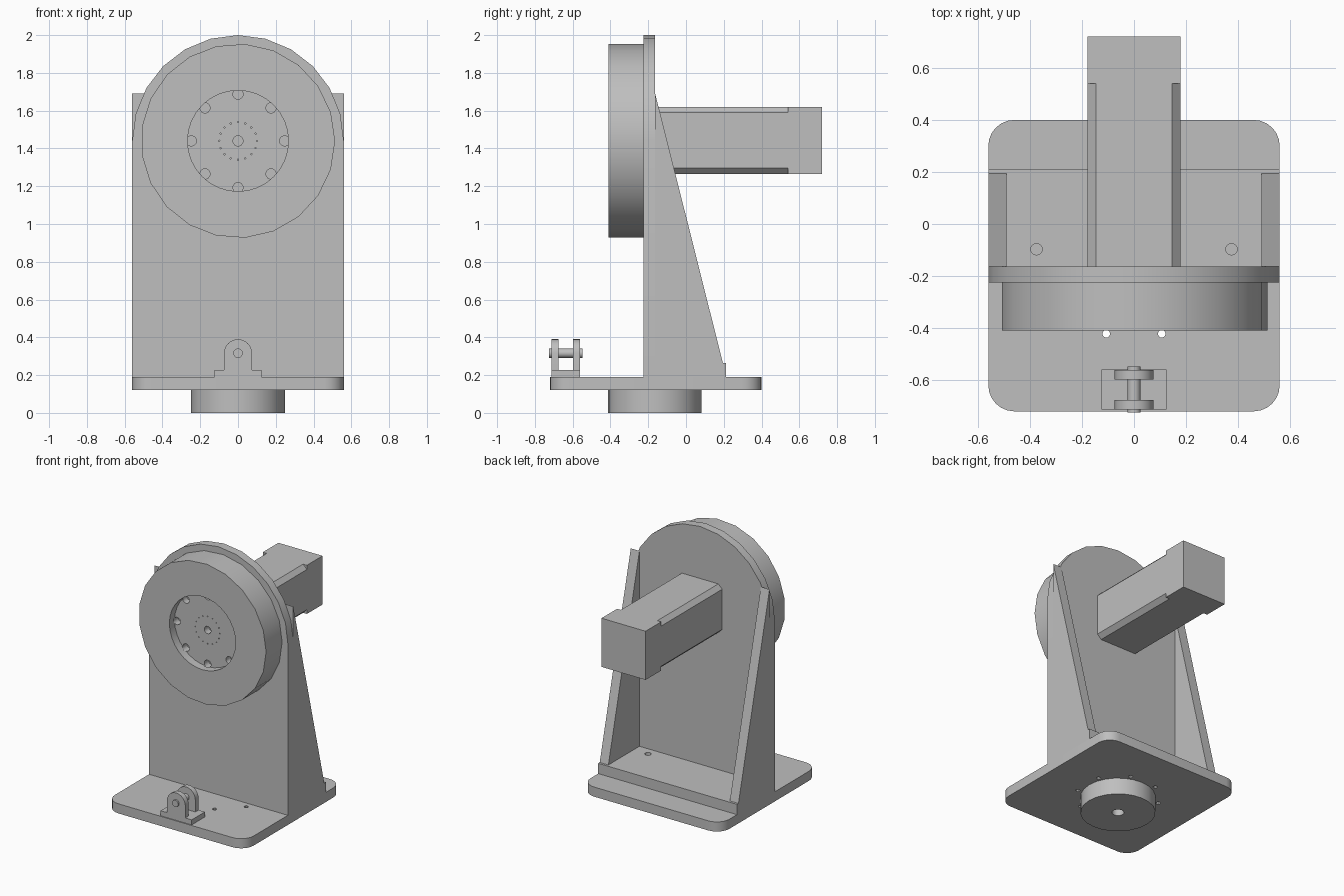
import bpy, bmesh, math
from mathutils import Vector

cube = bpy.data.objects.get("Cube")
if cube:
    bpy.data.objects.remove(cube, do_unlink=True)

grey = bpy.data.materials.new("machine grey")
grey.use_nodes = True
COLOUR = (0.52, 0.52, 0.52, 1)
grey.diffuse_color = COLOUR
grey.node_tree.nodes["Principled BSDF"].inputs["Base Color"].default_value = COLOUR


def select(ob):
    bpy.ops.object.select_all(action='DESELECT')
    bpy.context.view_layer.objects.active = ob
    ob.select_set(True)


def smooth(ob):
    select(ob)
    bpy.ops.object.shade_smooth_by_angle(angle=math.radians(30))


def prisms(name, outlines, axis, lo, hi):
    """Extrude closed 2D outlines along an axis between lo and hi."""
    place = {'x': lambda u, v, w: (w, u, v),
             'y': lambda u, v, w: (u, w, v),
             'z': lambda u, v, w: (u, v, w)}[axis]
    bm = bmesh.new()
    for outline in outlines:
        face = bm.faces.new([bm.verts.new(place(u, v, lo)) for u, v in outline])
        out = bmesh.ops.extrude_face_region(bm, geom=[face])
        shift = Vector(place(0, 0, hi - lo))
        for item in out["geom"]:
            if isinstance(item, bmesh.types.BMVert):
                item.co += shift
    bmesh.ops.recalc_face_normals(bm, faces=bm.faces)
    mesh = bpy.data.meshes.new(name)
    bm.to_mesh(mesh)
    bm.free()
    mesh.materials.append(grey)
    ob = bpy.data.objects.new(name, mesh)
    bpy.context.collection.objects.link(ob)
    return ob


def rect(u0, u1, v0, v1):
    return [(u0, v0), (u1, v0), (u1, v1), (u0, v1)]


def arc(cu, cv, r, start, end, n):
    angles = [math.radians(start + (end - start) * i / n) for i in range(n + 1)]
    return [(cu + r * math.cos(a), cv + r * math.sin(a)) for a in angles]


def circle(cu, cv, r, n=24):
    return arc(cu, cv, r, 0, 360, n)[:-1]


def ring(cu, cv, radius, count, r, n, offset=0.0):
    return [circle(u, v, r, n) for u, v in
            arc(cu, cv, radius, offset, 360 + offset, count)[:-1]]


def tombstone(half, z0, zc, n):
    return [(-half, z0), (half, z0)] + arc(0, zc, half, 0, 180, n)


def cut(ob, outlines, axis, lo, hi):
    cutter = prisms("cutter", outlines, axis, lo, hi)
    cutter.hide_render = True
    mod = ob.modifiers.new("holes", 'BOOLEAN')
    mod.operation = 'DIFFERENCE'
    mod.solver = 'EXACT'
    mod.object = cutter
    select(ob)
    bpy.ops.object.modifier_apply(modifier=mod.name)
    bpy.data.objects.remove(cutter, do_unlink=True)


HUB_Y, AXIS_Z, W = -0.165, 1.44, 0.56
FRONT, BACK = -0.225, -0.163

# Rounded base plate with bolt holes around the hub
R = 0.1
corners = [(W - R, 0.4 - R), (R - W, 0.4 - R), (R - W, R - 0.72), (W - R, R - 0.72)]
outline = [p for i, (x, y) in enumerate(corners)
           for p in arc(x, y, R, 90 * i, 90 * i + 90, 6)]
base = prisms("base_plate", [outline], 'z', 0.12, 0.19)
cut(base, ring(0, HUB_Y, 0.278, 8, 0.015, 10, 22.5), 'z', 0.1, 0.2)
smooth(base)

# Round hub underneath
hub = prisms("bottom_hub", [circle(0, HUB_Y, 0.248)], 'z', 0, 0.12)
cut(hub, [circle(0, HUB_Y, 0.04, 16)], 'z', -0.02, 0.08)
smooth(hub)

# Foot plate between the side gussets
foot = prisms("foot_plate", [rect(-W, W, FRONT, 0.212)], 'z', 0.19, 0.265)
cut(foot, [circle(s * 0.375, -0.097, 0.022, 16) for s in (-1, 1)], 'z', 0.2, 0.3)
smooth(foot)

# Upright wall with a round top
smooth(prisms("upright_wall", [tombstone(W, 0.19, AXIS_Z, 12)], 'y', FRONT, BACK))

# Sloping side gussets
for side, x0 in (("left", 0.49), ("right", -W)):
    prisms(side + "_gusset", [[(BACK, 0.265), (0.195, 0.265), (BACK, 1.69)]],
           'x', x0, x0 + 0.07)

# Rotary disc with recessed centre and bolt holes
disc = prisms("rotary_disc", [circle(0, AXIS_Z, 0.514, 21)], 'y', -0.41, FRONT)
cut(disc, [circle(0, AXIS_Z, 0.267, 32)], 'y', -0.45, -0.35)
cut(disc, ring(0, AXIS_Z, 0.247, 8, 0.027, 14) + [circle(0, AXIS_Z, 0.027, 14)]
    + ring(0, AXIS_Z, 0.1, 16, 0.004, 5), 'y', -0.36, -0.3)
smooth(disc)

# Motor: chamfered body and square rear block
X, Z0, Z1, C = 0.178, 1.265, 1.62, 0.031
prisms("motor_body", [[(C - X, Z0), (X - C, Z0), (X, Z0 + C), (X, Z1 - C),
                       (X - C, Z1), (C - X, Z1), (-X, Z1 - C), (-X, Z0 + C)]],
       'y', BACK, 0.54)
prisms("motor_rear_block", [rect(-X, X, Z0, Z1)], 'y', 0.54, 0.72)

# Clevis bracket with its pin
prisms("clevis_base", [rect(-0.125, 0.125, -0.713, -0.56)], 'z', 0.19, 0.227)
for name, y in (("front_clevis_lug", -0.713), ("rear_clevis_lug", -0.598)):
    smooth(prisms(name, [tombstone(0.074, 0.227, 0.316, 12)], 'y', y, y + 0.037))
smooth(prisms("clevis_pin", [circle(0, 0.316, 0.025, 16)], 'y', -0.724, -0.548))
